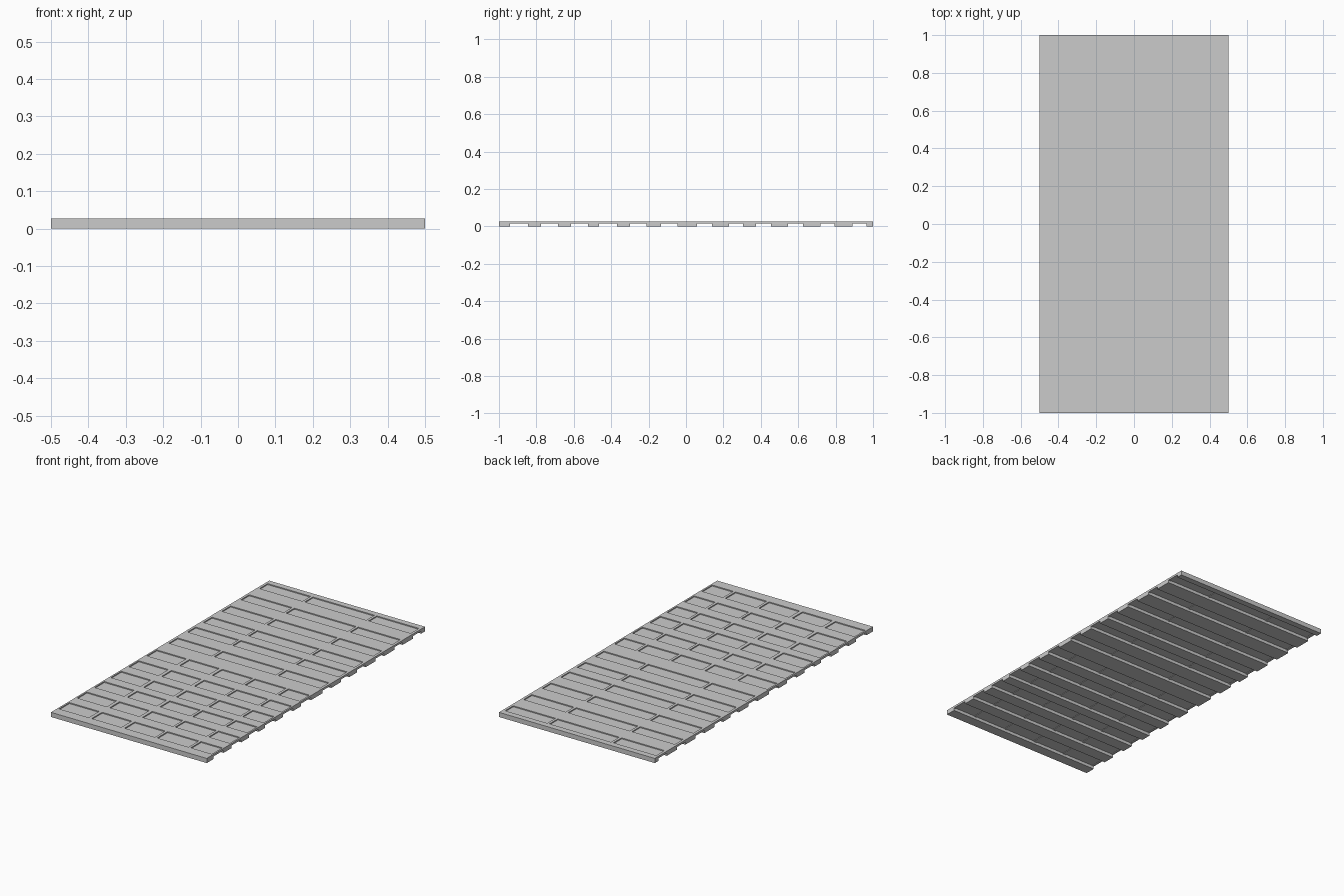
import bpy

if "Cube" in bpy.data.objects:
    bpy.data.objects.remove(bpy.data.objects["Cube"])

grey = bpy.data.materials.new("light grey")
grey.diffuse_color = (0.6, 0.6, 0.6, 1)
grey.use_nodes = True
grey.node_tree.nodes["Principled BSDF"].inputs["Base Color"].default_value = grey.diffuse_color

H = 0.027


def box(name, x0, x1, y0, y1, z0, z1):
    v = [(x, y, z) for z in (z0, z1) for x, y in ((x0, y0), (x1, y0), (x1, y1), (x0, y1))]
    f = [(3, 2, 1, 0), (4, 5, 6, 7)] + [(i, (i + 1) % 4, (i + 1) % 4 + 4, i + 4) for i in range(4)]
    me = bpy.data.meshes.new(name)
    me.from_pydata(v, [], f)
    me.materials.append(grey)
    ob = bpy.data.objects.new(name, me)
    bpy.context.collection.objects.link(ob)
    return ob


# Recessed rows: lower half has five pockets each, upper half three
lower = [(-0.94, -0.845), (-0.775, -0.685), (-0.615, -0.525),
         (-0.465, -0.37), (-0.30, -0.21), (-0.135, -0.045)]
upper = [(0.06, 0.14), (0.23, 0.305), (0.375, 0.455),
         (0.545, 0.625), (0.72, 0.795), (0.89, 0.965)]
lower_bars = [(-0.5, -0.49), (-0.30, -0.28), (-0.09, -0.07),
              (0.125, 0.14), (0.34, 0.355), (0.49, 0.5)]
upper_bars = [(-0.5, -0.485), (-0.21, -0.195), (0.20, 0.215), (0.485, 0.5)]

rows = [(r, lower_bars) for r in lower] + [(r, upper_bars) for r in upper]

# Full-depth cross rails between the rows
edges = [-1.0] + [y for r, _ in rows for y in r] + [1.0]
for i in range(0, len(edges), 2):
    y0, y1 = edges[i], edges[i + 1]
    box("cross_rail", -0.5, 0.5, y0, y1, 0.0, H)

# Thin recessed panels with short raised divider bars
for (y0, y1), bars in rows:
    box("recessed_panel", -0.5, 0.5, y0, y1, 0.018, 0.021)
    for x0, x1 in bars:
        box("divider_bar", x0, x1, y0, y1, 0.015, H)
